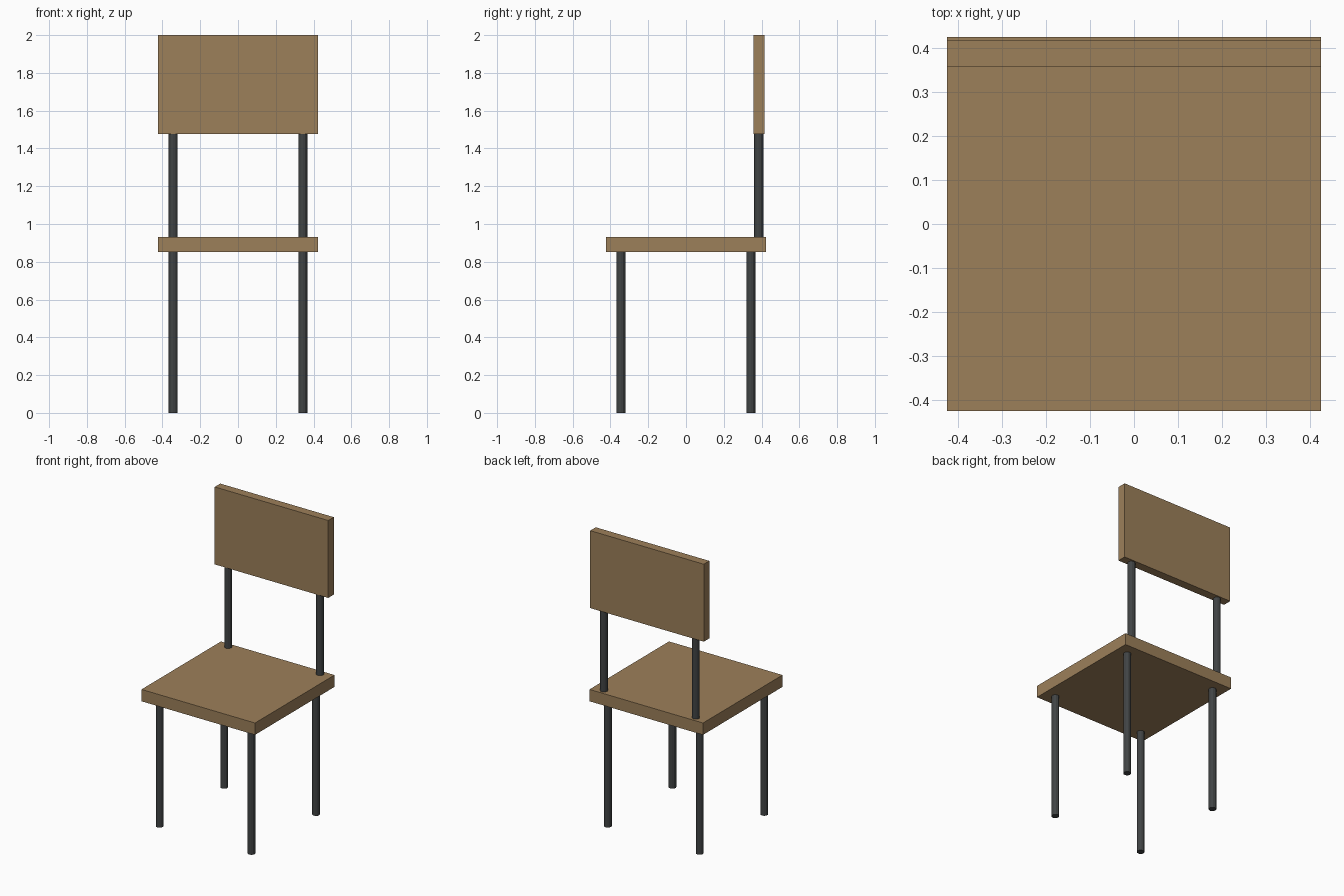
import bpy

if "Cube" in bpy.data.objects:
    bpy.data.objects.remove(bpy.data.objects["Cube"])


def material(name, rgb):
    m = bpy.data.materials.new(name)
    m.diffuse_color = (*rgb, 1.0)
    m.use_nodes = True
    m.node_tree.nodes["Principled BSDF"].inputs["Base Color"].default_value = m.diffuse_color
    return m


wood = material("brown wood", (0.335, 0.215, 0.102))
metal = material("dark metal", (0.052, 0.057, 0.058))


def box(name, lo, hi, mat):
    centre = [(a + b) / 2 for a, b in zip(lo, hi)]
    bpy.ops.mesh.primitive_cube_add(size=1, location=centre)
    ob = bpy.context.object
    ob.name = name
    ob.scale = [b - a for a, b in zip(lo, hi)]
    bpy.ops.object.transform_apply(location=False, rotation=False, scale=True)
    ob.data.materials.append(mat)


def rod(name, x, y, z0, z1, radius=0.024):
    bpy.ops.mesh.primitive_cylinder_add(vertices=12, radius=radius, depth=z1 - z0,
                                        location=(x, y, (z0 + z1) / 2))
    ob = bpy.context.object
    ob.name = name
    ob.data.materials.append(metal)


# Seat and backrest panels
box("seat", (-0.424, -0.424, 0.851), (0.424, 0.424, 0.931), wood)
box("backrest", (-0.424, 0.357, 1.477), (0.424, 0.416, 2.0), wood)

# Legs and backrest posts, mirrored left and right
for side, x in (("left", -0.343), ("right", 0.343)):
    rod(f"front_leg_{side}", x, -0.345, 0.0, 0.853)
    rod(f"back_leg_{side}", x, 0.343, 0.0, 0.853)
    rod(f"back_post_{side}", x, 0.385, 0.929, 1.479)
